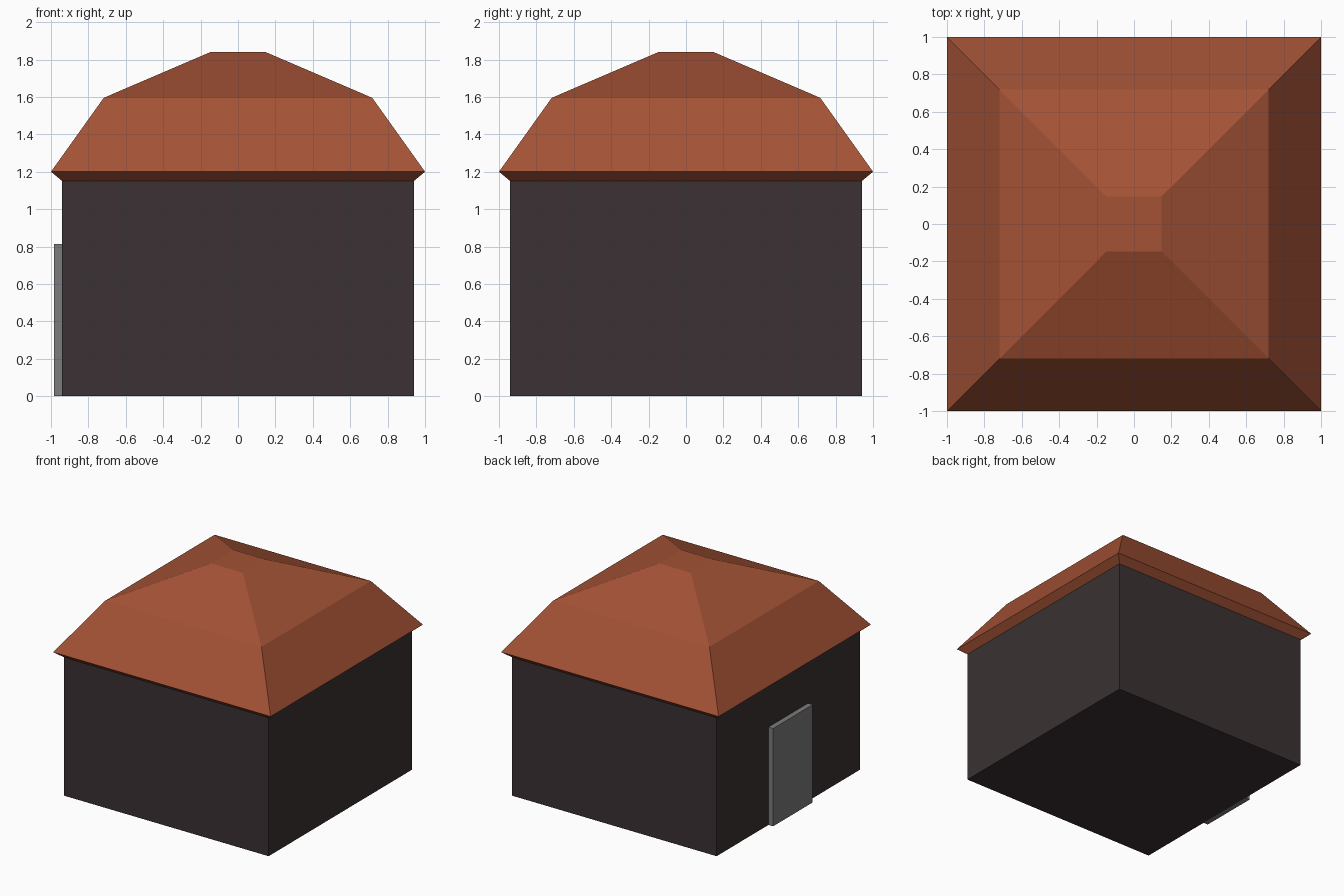
import bpy
import bmesh

if "Cube" in bpy.data.objects:
    bpy.data.objects.remove(bpy.data.objects["Cube"])


def material(name, rgb):
    m = bpy.data.materials.new(name)
    m.diffuse_color = (*rgb, 1)
    m.use_nodes = True
    m.node_tree.nodes["Principled BSDF"].inputs["Base Color"].default_value = m.diffuse_color
    return m


def add_object(name, bm, mat):
    bmesh.ops.recalc_face_normals(bm, faces=bm.faces)
    mesh = bpy.data.meshes.new(name)
    bm.to_mesh(mesh)
    bm.free()
    mesh.materials.append(mat)
    obj = bpy.data.objects.new(name, mesh)
    bpy.context.collection.objects.link(obj)
    return obj


def box(name, lo, hi, mat):
    bm = bmesh.new()
    bmesh.ops.create_cube(bm, size=1)
    for v in bm.verts:
        v.co = [(a + b) / 2 + c * (b - a) for a, b, c in zip(lo, hi, v.co)]
    return add_object(name, bm, mat)


def square_loft(name, profile, mat):
    """Stack square rings given as (half width, height) and cap both ends."""
    bm = bmesh.new()
    corners = ((-1, -1), (1, -1), (1, 1), (-1, 1))
    rings = [[bm.verts.new((x * r, y * r, z)) for x, y in corners]
             for r, z in profile]
    for a, b in zip(rings, rings[1:]):
        for i in range(4):
            j = (i + 1) % 4
            bm.faces.new((a[i], a[j], b[j], b[i]))
    bm.faces.new(rings[0][::-1])
    bm.faces.new(rings[-1])
    return add_object(name, bm, mat)


roof_red = material("terracotta", (0.37, 0.085, 0.036))
wall_dark = material("dark wall", (0.043, 0.031, 0.033))
door_grey = material("grey door", (0.2, 0.2, 0.2))

# Square walls
box("walls", (-0.94, -0.94, 0), (0.94, 0.94, 1.15), wall_dark)

# Two-pitch hipped roof with slanted eaves and a small flat top
square_loft("roof", [(0.94, 1.15), (1.0, 1.2), (0.718, 1.595), (0.147, 1.84)],
            roof_red)

# Door slab on the left side
box("door", (-0.983, -0.26, 0), (-0.94, 0.26, 0.813), door_grey)
